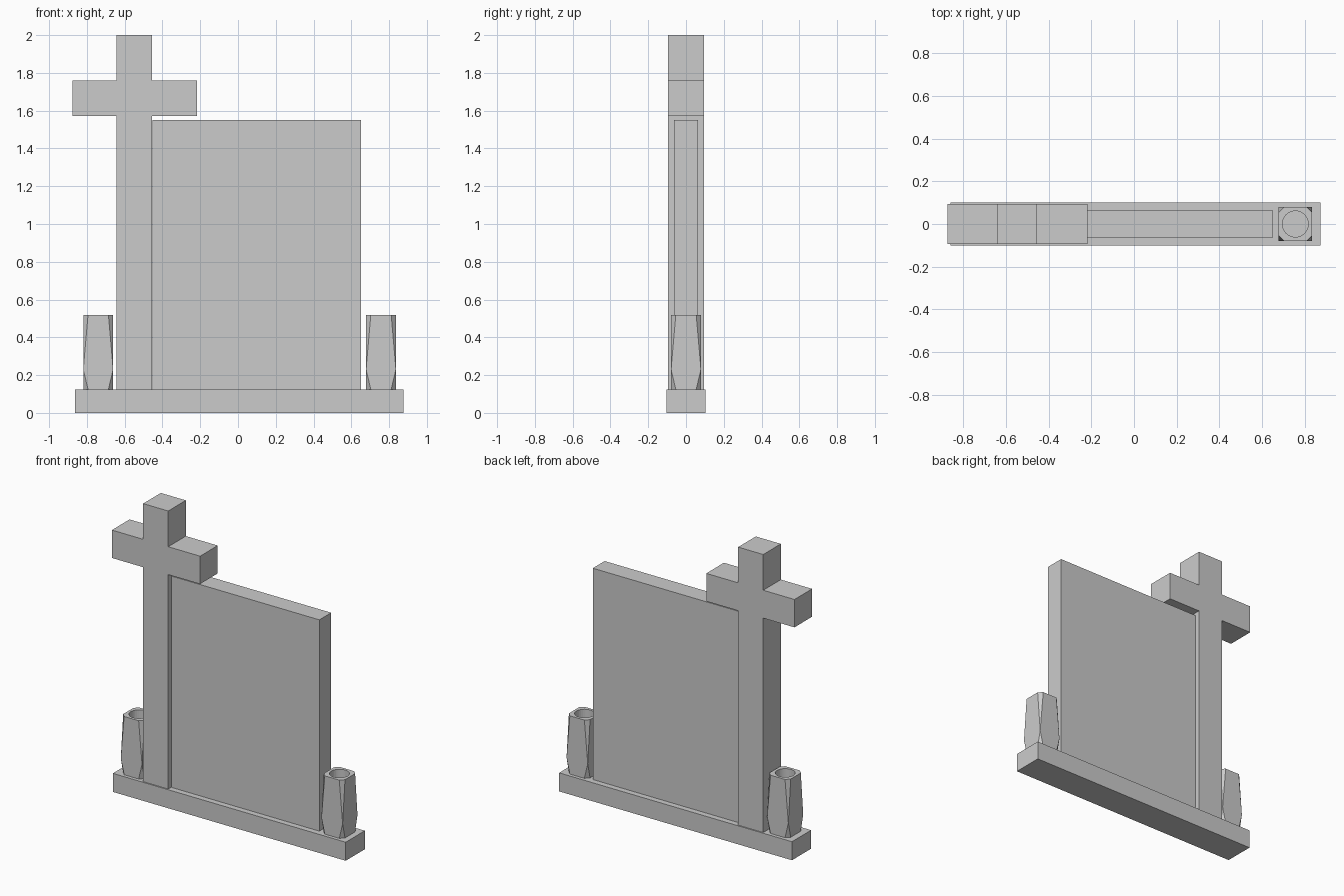
import bpy, bmesh

if "Cube" in bpy.data.objects:
    bpy.data.objects.remove(bpy.data.objects["Cube"])


def new_object(name, bm):
    bmesh.ops.recalc_face_normals(bm, faces=bm.faces[:])
    mesh = bpy.data.meshes.new(name)
    bm.to_mesh(mesh)
    bm.free()
    ob = bpy.data.objects.new(name, mesh)
    bpy.context.collection.objects.link(ob)
    return ob


def prism(name, profile, half_depth):
    """Extrude an (x, z) outline symmetrically along y."""
    bm = bmesh.new()
    face = bm.faces.new([bm.verts.new((x, -half_depth, z)) for x, z in profile])
    out = bmesh.ops.extrude_face_region(bm, geom=[face], use_keep_orig=True)
    verts = [g for g in out["geom"] if isinstance(g, bmesh.types.BMVert)]
    bmesh.ops.translate(bm, verts=verts, vec=(0, 2 * half_depth, 0))
    return new_object(name, bm)


def rect(x0, x1, z0, z1):
    return [(x0, z0), (x1, z0), (x1, z1), (x0, z1)]


BASE_TOP = 0.125

# Plinth and memorial slab
prism("plinth", rect(-0.862, 0.875, 0, BASE_TOP), 0.102)
prism("slab", rect(-0.452, 0.651, BASE_TOP, 1.55), 0.063)

# Cross as one solid outline
x0, x1, a0, a1 = -0.642, -0.455, -0.875, -0.217
z0, z1 = 1.571, 1.759
prism("cross", [(x0, BASE_TOP), (x1, BASE_TOP), (x1, z0), (a1, z0), (a1, z1), (x1, z1),
                (x1, 2), (x0, 2), (x0, z1), (a0, z1), (a0, z0), (x0, z0)], 0.094)


def vase(name, cx):
    r, cut, top, mid = 0.079, 0.025, 0.518, 0.23
    # Square body whose corners taper from a point at mid height to chamfers
    bm = bmesh.new()
    for sx in (-1, 1):
        for sy in (-1, 1):
            bm.verts.new((cx + sx * r, sy * r, mid))
            for z in (BASE_TOP, top):
                bm.verts.new((cx + sx * (r - cut), sy * r, z))
                bm.verts.new((cx + sx * r, sy * (r - cut), z))
    bmesh.ops.convex_hull(bm, input=bm.verts[:])
    bmesh.ops.dissolve_limit(bm, angle_limit=0.01, verts=bm.verts[:], edges=bm.edges[:])
    ob = new_object(name, bm)

    # Round bore
    bm = bmesh.new()
    bmesh.ops.create_cone(bm, cap_ends=True, segments=32, radius1=0.061, radius2=0.061, depth=1)
    bmesh.ops.translate(bm, verts=bm.verts[:], vec=(cx, 0, 0.4))
    cutter = new_object(name + "_bore_cutter", bm)
    cutter.hide_render = True
    cutter.hide_set(True)
    mod = ob.modifiers.new("bore", "BOOLEAN")
    mod.operation = "DIFFERENCE"
    mod.solver = "EXACT"
    mod.object = cutter


# Flower vases at both ends
vase("vase_left", -0.74)
vase("vase_right", 0.757)
